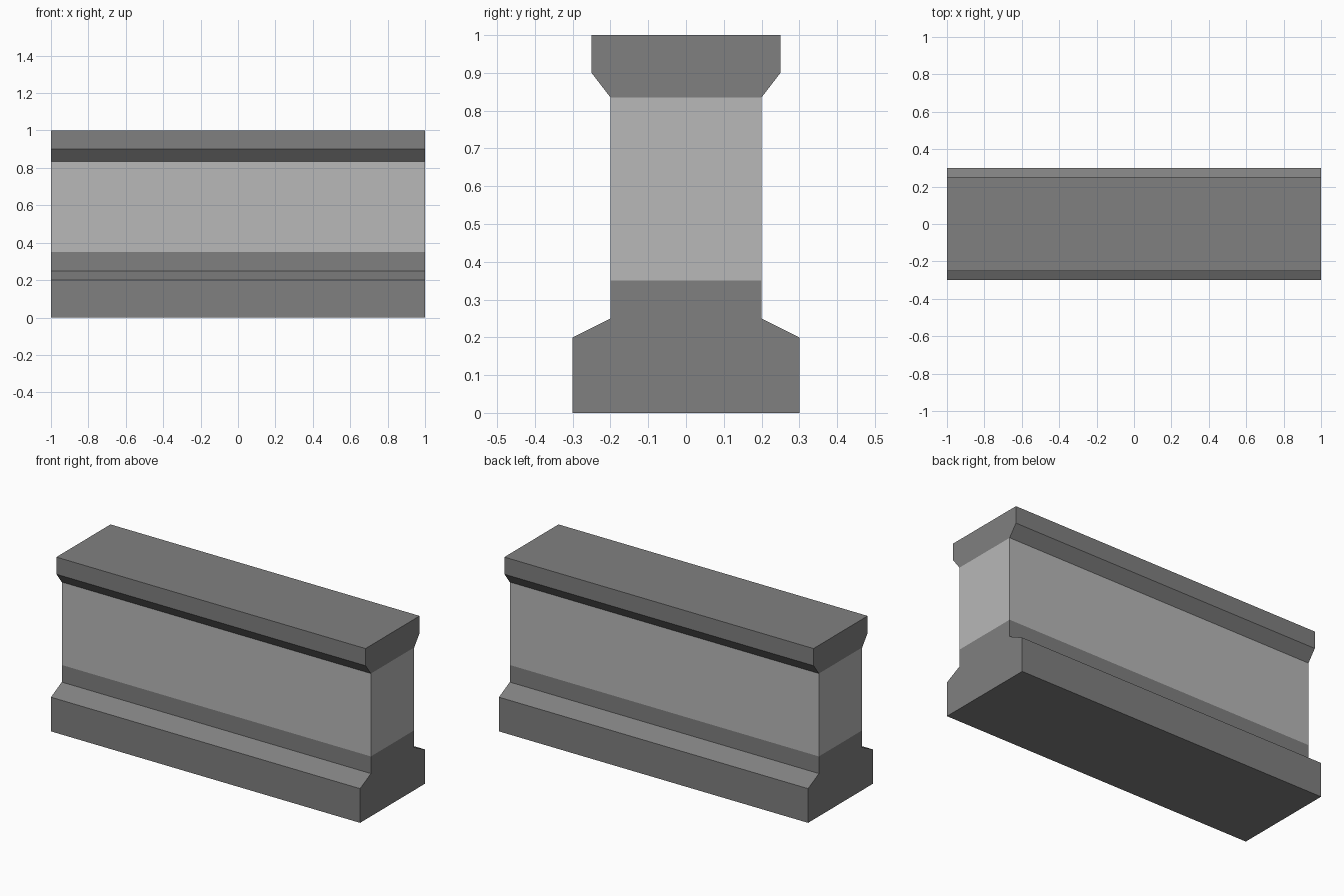
import bpy
import bmesh

cube = bpy.data.objects.get("Cube")
if cube:
    bpy.data.objects.remove(cube, do_unlink=True)


def make_material(name, value):
    mat = bpy.data.materials.new(name)
    mat.use_nodes = True
    colour = (value, value, value, 1.0)
    mat.diffuse_color = colour
    mat.node_tree.nodes["Principled BSDF"].inputs["Base Color"].default_value = colour
    return mat


HALF_LENGTH = 1.0
BASE_TOP, CAP_BOTTOM = 0.35, 0.835

# Half-width and height of each level of the wall section
levels = [
    (0.30, 0.0), (0.30, 0.20),                # plinth
    (0.20, 0.25), (0.20, BASE_TOP),           # sloped ledge and lower band
    (0.20, CAP_BOTTOM),                       # plain wall
    (0.25, 0.90), (0.25, 1.0),                # flared coping
]

# One closed skin: a rectangular ring per level, bridged upward
bm = bmesh.new()
rings = []
for half_width, z in levels:
    corners = [(-1, -1), (1, -1), (1, 1), (-1, 1)]
    rings.append([bm.verts.new((sx * HALF_LENGTH, sy * half_width, z)) for sx, sy in corners])
for low, high in zip(rings, rings[1:]):
    for i in range(4):
        j = (i + 1) % 4
        bm.faces.new((low[i], low[j], high[j], high[i]))
bm.faces.new(rings[0][::-1])
bm.faces.new(rings[-1])
bmesh.ops.recalc_face_normals(bm, faces=bm.faces[:])

# Pale stone between the base and the coping, dark stone elsewhere
for face in bm.faces:
    height = face.calc_center_median().z
    face.material_index = int(BASE_TOP < height < CAP_BOTTOM)

mesh = bpy.data.meshes.new("low_wall")
bm.to_mesh(mesh)
bm.free()
mesh.materials.append(make_material("dark grey stone", 0.216))
mesh.materials.append(make_material("pale grey stone", 0.479))
wall = bpy.data.objects.new("low_wall", mesh)
bpy.context.collection.objects.link(wall)
